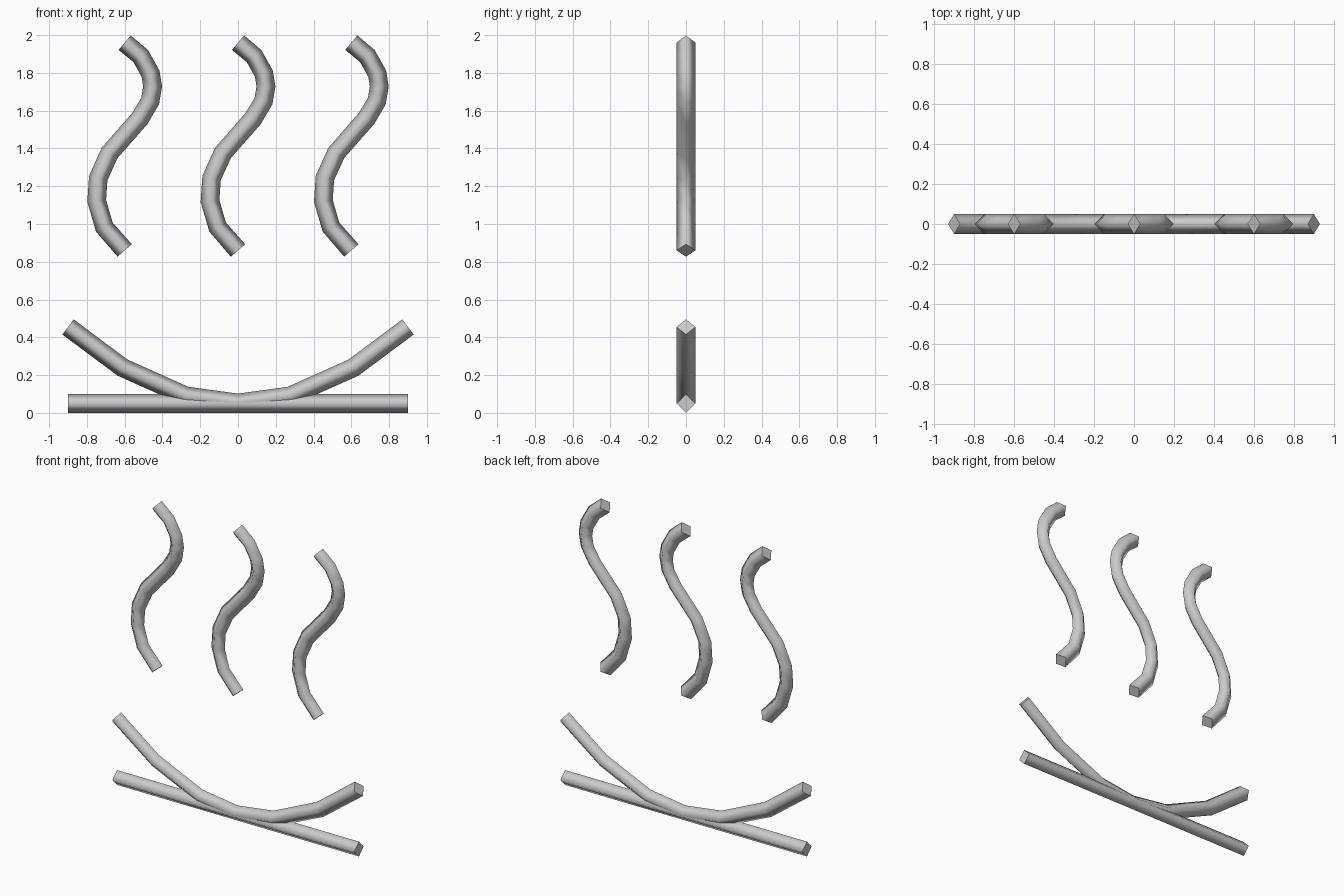
import bpy, bmesh
from mathutils import Vector

if "Cube" in bpy.data.objects:
    bpy.data.objects.remove(bpy.data.objects["Cube"])

RADIUS = 0.05
grey = bpy.data.materials.new("light_grey")
grey.diffuse_color = (0.6, 0.6, 0.6, 1)
grey.use_nodes = True
grey.node_tree.nodes["Principled BSDF"].inputs["Base Color"].default_value = grey.diffuse_color


def tube(name, path, x=0.0):
    """Sweep a four-sided diamond section along (x, z) points in the XZ plane."""
    pts = [Vector((px + x, 0, pz)) for px, pz in path]
    bm = bmesh.new()
    rings = []
    for i, p in enumerate(pts):
        before = (p - pts[i - 1]).normalized() if i > 0 else Vector()
        after = (pts[i + 1] - p).normalized() if i < len(pts) - 1 else Vector()
        t = (before + after).normalized()
        n = Vector((-t.z, 0, t.x)) * RADIUS
        s = Vector((0, RADIUS, 0))
        rings.append([bm.verts.new(p + d) for d in (n, s, -n, -s)])
    for a, b in zip(rings, rings[1:]):
        for k in range(4):
            j = (k + 1) % 4
            bm.faces.new((a[k], a[j], b[j], b[k])).smooth = True
    # flat end caps
    bm.faces.new(rings[0])
    bm.faces.new(rings[-1])
    bmesh.ops.recalc_face_normals(bm, faces=bm.faces)
    mesh = bpy.data.meshes.new(name)
    bm.to_mesh(mesh)
    bm.free()
    mesh.materials.append(grey)
    bpy.context.collection.objects.link(bpy.data.objects.new(name, mesh))


# straight bar at the bottom
tube("base_bar", [(-0.9, 0.05), (0.9, 0.05)])

# shallow curved bar resting on it
half = [(0.277, 0.09), (0.612, 0.24), (0.9, 0.455)]
tube("curved_bar", [(-px, pz) for px, pz in reversed(half)] + [(0, 0.052)] + half)

# three rising wavy strands
wave = [(0, 0.86), (-0.108, 0.984), (-0.148, 1.122), (-0.14, 1.243),
        (-0.08, 1.376), (0.08, 1.558), (0.135, 1.651), (0.148, 1.728),
        (0.137, 1.796), (0.085, 1.889), (0, 1.96)]
for name, x in (("left", -0.6), ("middle", 0.0), ("right", 0.6)):
    tube("wavy_strand_" + name, wave, x)
